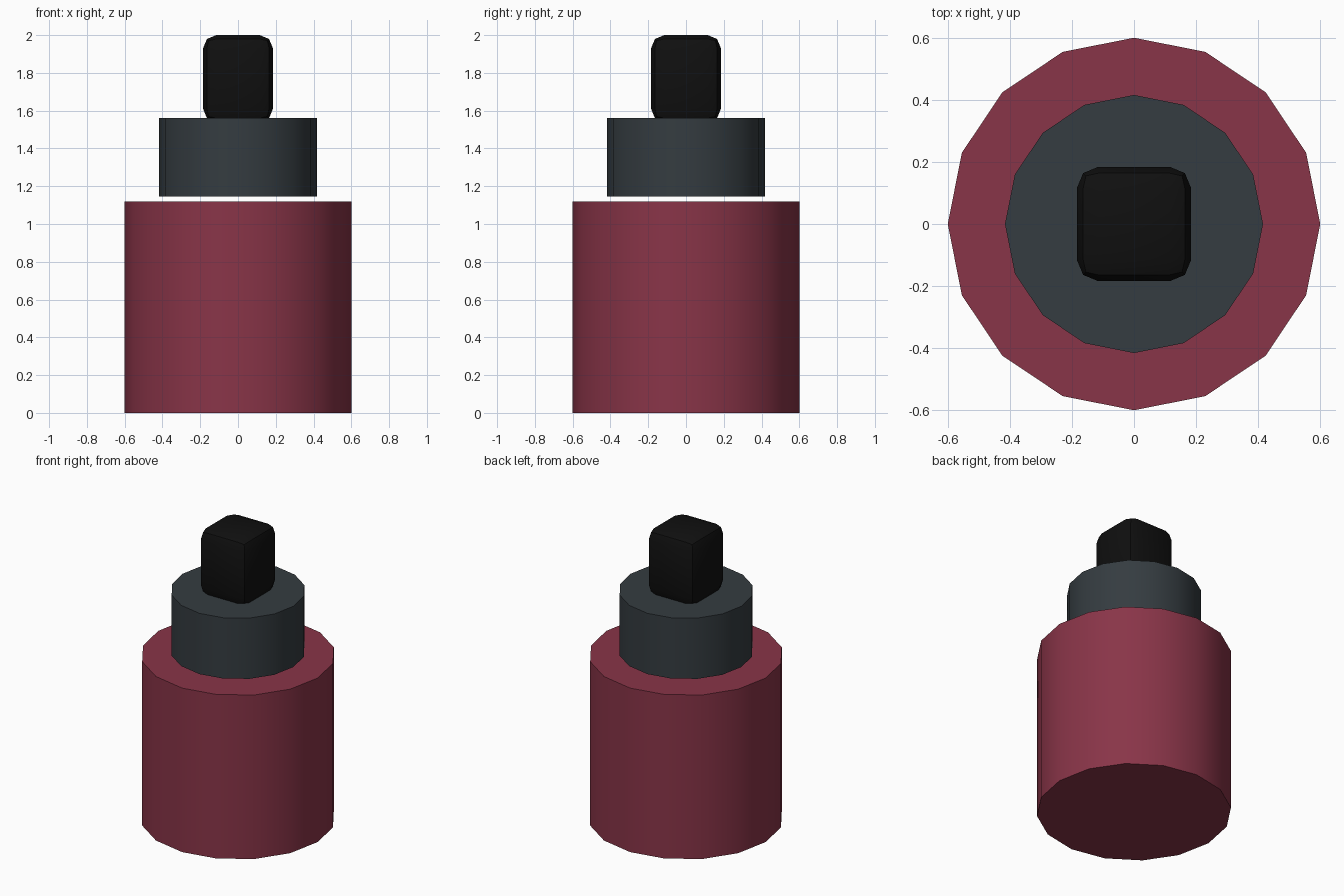
import bpy
from math import radians

if "Cube" in bpy.data.objects:
    bpy.data.objects.remove(bpy.data.objects["Cube"])


def material(name, rgb):
    mat = bpy.data.materials.new(name)
    mat.diffuse_color = (*rgb, 1.0)
    mat.use_nodes = True
    mat.node_tree.nodes["Principled BSDF"].inputs["Base Color"].default_value = mat.diffuse_color
    return mat


def finish(obj, name, mat):
    obj.name = name
    obj.data.materials.append(mat)
    bpy.ops.object.shade_smooth_by_angle(angle=radians(40))


def drum(name, radius, z0, z1, mat):
    bpy.ops.mesh.primitive_cylinder_add(
        vertices=16, radius=radius, depth=z1 - z0, location=(0, 0, (z0 + z1) / 2))
    finish(bpy.context.object, name, mat)


def rounded_block(name, width, z0, z1, bevel, mat):
    bpy.ops.mesh.primitive_cube_add(size=1, location=(0, 0, (z0 + z1) / 2))
    obj = bpy.context.object
    obj.scale = (width, width, z1 - z0)
    bpy.ops.object.transform_apply(location=False, rotation=False, scale=True)
    mod = obj.modifiers.new("round_edges", "BEVEL")
    mod.width = bevel
    mod.segments = 2
    bpy.ops.object.modifier_apply(modifier=mod.name)
    finish(obj, name, mat)


# Bottle body
drum("body", 0.602, 0.0, 1.12, material("red", (0.25, 0.035, 0.065)))

# Collar floating just above the body
drum("collar", 0.417, 1.145, 1.56, material("slate", (0.035, 0.045, 0.052)))

# Rounded stopper, sunk slightly into the collar
rounded_block("stopper", 0.37, 1.54, 2.0, 0.07, material("black", (0.005, 0.005, 0.005)))
